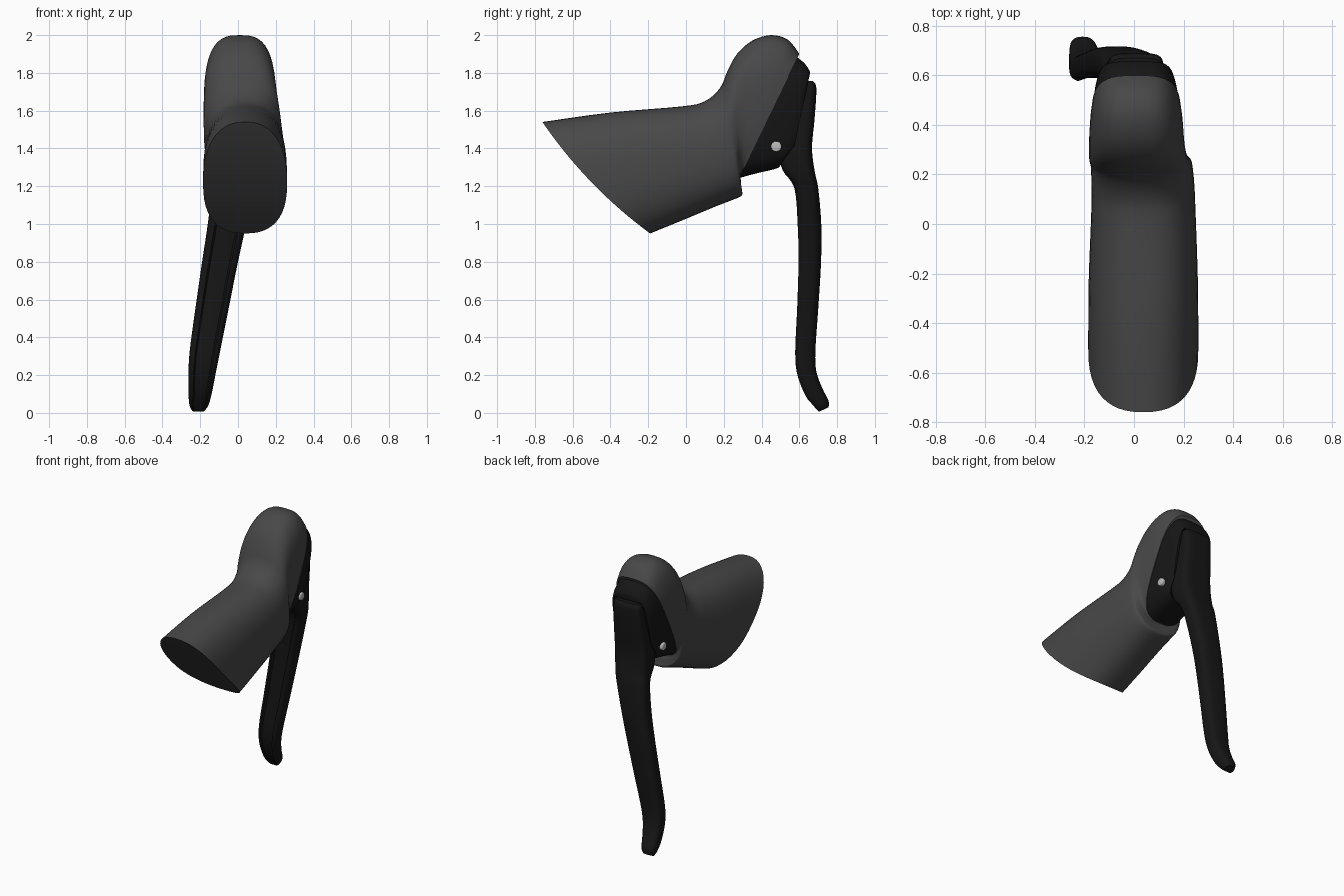
import bpy, bmesh, math
from mathutils import Vector

if "Cube" in bpy.data.objects:
    bpy.data.objects.remove(bpy.data.objects["Cube"])

N = 48  # points around each section


def material(name, v):
    m = bpy.data.materials.new(name)
    m.diffuse_color = (v, v, v, 1)
    m.use_nodes = True
    m.node_tree.nodes["Principled BSDF"].inputs["Base Color"].default_value = m.diffuse_color
    return m


rubber = material("rubber", 0.065)
black = material("black", 0.008)
steel = material("steel", 0.5)


def spline(rows, steps):
    """Catmull-Rom interpolation of section rows."""
    out = []
    for i in range(len(rows) - 1):
        a, b, c, d = (rows[min(max(k, 0), len(rows) - 1)] for k in (i - 1, i, i + 1, i + 2))
        for s in range(steps):
            t = s / steps
            out.append([0.5 * (2 * q + (r - p) * t + (2 * p - 5 * q + 4 * r - w) * t * t
                               + (3 * q - p - 3 * r + w) * t ** 3)
                        for p, q, r, w in zip(a, b, c, d)])
    return out + [list(rows[-1])]


def loft(name, rows, mat, steps=4, groove=0, bow=0, sharp=35):
    """Rows: y,z of one section end, y,z of the other, x min, x max, roundness."""
    secs = spline(rows, steps)
    bm = bmesh.new()
    rings = []
    for k, (py, pz, qy, qz, x0, x1, n) in enumerate(secs):
        mid = Vector(((x0 + x1) / 2, (py + qy) / 2, (pz + qz) / 2))
        axis = Vector((0, py - qy, pz - qz)) / 2
        normal = Vector((0, axis.z, -axis.y)).normalized()
        fade = max(0, 1 - k / (2 * steps))
        ring = []
        for i in range(N):
            a = 2 * math.pi * i / N
            c, s = math.cos(a), math.sin(a)
            t = math.copysign(abs(c) ** (2 / n), c)
            u = math.copysign(abs(s) ** (2 / n), s)
            off = normal * -bow * fade * (1 - t * t)
            if t < 0 and abs(u) < 0.6:
                t *= 1 - groove
            ring.append(bm.verts.new(mid + axis * t + off + Vector((u * (x1 - x0) / 2, 0, 0))))
        rings.append(ring)
    for r, q in zip(rings, rings[1:]):
        for i in range(N):
            j = (i + 1) % N
            bm.faces.new((r[i], r[j], q[j], q[i]))
    # end caps in strips
    for r in (rings[0], rings[-1]):
        for i in range(N // 2):
            quad = [r[i], r[i + 1], r[N - i - 1], r[-i % N]]
            bm.faces.new(list(dict.fromkeys(quad)))
    bmesh.ops.recalc_face_normals(bm, faces=bm.faces)
    return finish(name, bm, mat, sharp)


def finish(name, bm, mat, sharp=35):
    me = bpy.data.meshes.new(name)
    bm.to_mesh(me)
    bm.free()
    ob = bpy.data.objects.new(name, me)
    bpy.context.collection.objects.link(ob)
    me.materials.append(mat)
    smooth(ob, sharp)
    return ob


def smooth(ob, sharp):
    bpy.ops.object.select_all(action='DESELECT')
    ob.select_set(True)
    bpy.context.view_layer.objects.active = ob
    bpy.ops.object.shade_smooth_by_angle(angle=math.radians(sharp))


# rubber hood: slanted rear opening to the leaning front rim
loft("hood", [
    (-.76, 1.54, -.19, .95, -.185, .26, 2.4),
    (-.40, 1.59, -.03, 1.015, -.183, .258, 2.4),
    (-.02, 1.623, .15, 1.09, -.172, .248, 2.4),
    (.10, 1.65, .24, 1.125, -.172, .243, 2.4),
    (.18, 1.72, .295, 1.15, -.175, .235, 2.5),
    (.22, 1.81, .295, 1.18, -.18, .225, 2.6),
    (.27, 1.90, .29, 1.21, -.182, .213, 2.7),
    (.35, 1.97, .285, 1.225, -.182, .205, 2.8),
    (.45, 2.0, .283, 1.232, -.18, .20, 2.9),
    (.54, 1.975, .281, 1.238, -.176, .195, 3.0),
    (.60, 1.90, .28, 1.24, -.17, .188, 3.2),
], rubber, bow=.035)

# bracket body in front of the hood
bracket = loft("bracket", [
    (.585, 1.885, .265, 1.238, -.167, .185, 3.2),
    (.628, 1.85, .36, 1.265, -.16, .176, 3.3),
    (.652, 1.815, .49, 1.298, -.145, .16, 3.5),
    (.657, 1.80, .56, 1.345, -.13, .145, 3.5),
], black)

# brake lever, top to tip
lever_rows = [
    (.67, 1.757, .60, 1.757, -.09, .105, 4),
    (.69, 1.72, .58, 1.72, -.10, .115, 4),
    (.681, 1.56, .53, 1.56, -.112, .122, 4),
    (.667, 1.40, .50, 1.36, -.125, .125, 4),
    (.683, 1.27, .505, 1.285, -.13, .115, 3.6),
    (.70, 1.19, .568, 1.19, -.138, .093, 3.2),
    (.716, 1.0, .585, 1.0, -.16, .045, 3),
    (.715, .80, .59, .80, -.19, 0, 3),
    (.70, .55, .583, .55, -.226, -.05, 3),
    (.685, .33, .573, .32, -.256, -.095, 3),
    (.69, .22, .585, .20, -.262, -.118, 3),
    (.722, .13, .628, .09, -.262, -.138, 2.8),
    (.754, .065, .672, .03, -.258, -.155, 2.6),
    (.755, .03, .70, .004, -.245, -.175, 2.3),
]
loft("lever", lever_rows, black, groove=.3, sharp=40)

# slot in the bracket for the lever head
slot = loft("slot_cutter", [
    (a + .05, b + .008, c - .01, d + .008, e - .008, f + .008, n)
    for a, b, c, d, e, f, n in lever_rows[:6]], black)
slot.hide_render = True
bpy.context.view_layer.objects.active = bracket
mod = bracket.modifiers.new("slot", 'BOOLEAN')
mod.operation, mod.solver, mod.object = 'DIFFERENCE', 'EXACT', slot
bpy.ops.object.modifier_apply(modifier=mod.name)
bpy.data.objects.remove(slot)
smooth(bracket, 35)

# pivot pin with rounded heads on both sides
bm = bmesh.new()
bmesh.ops.create_cone(bm, cap_ends=True, segments=24, radius1=.028, radius2=.028, depth=.345)
rims = [e for e in bm.edges if abs(e.verts[0].co.z - e.verts[1].co.z) < 1e-4]
bmesh.ops.bevel(bm, geom=rims, offset=.008, segments=3, affect='EDGES', profile=.5)
pin = finish("pivot_pin", bm, steel)
pin.rotation_euler = (0, math.pi / 2, 0)
pin.location = (.008, .478, 1.41)
